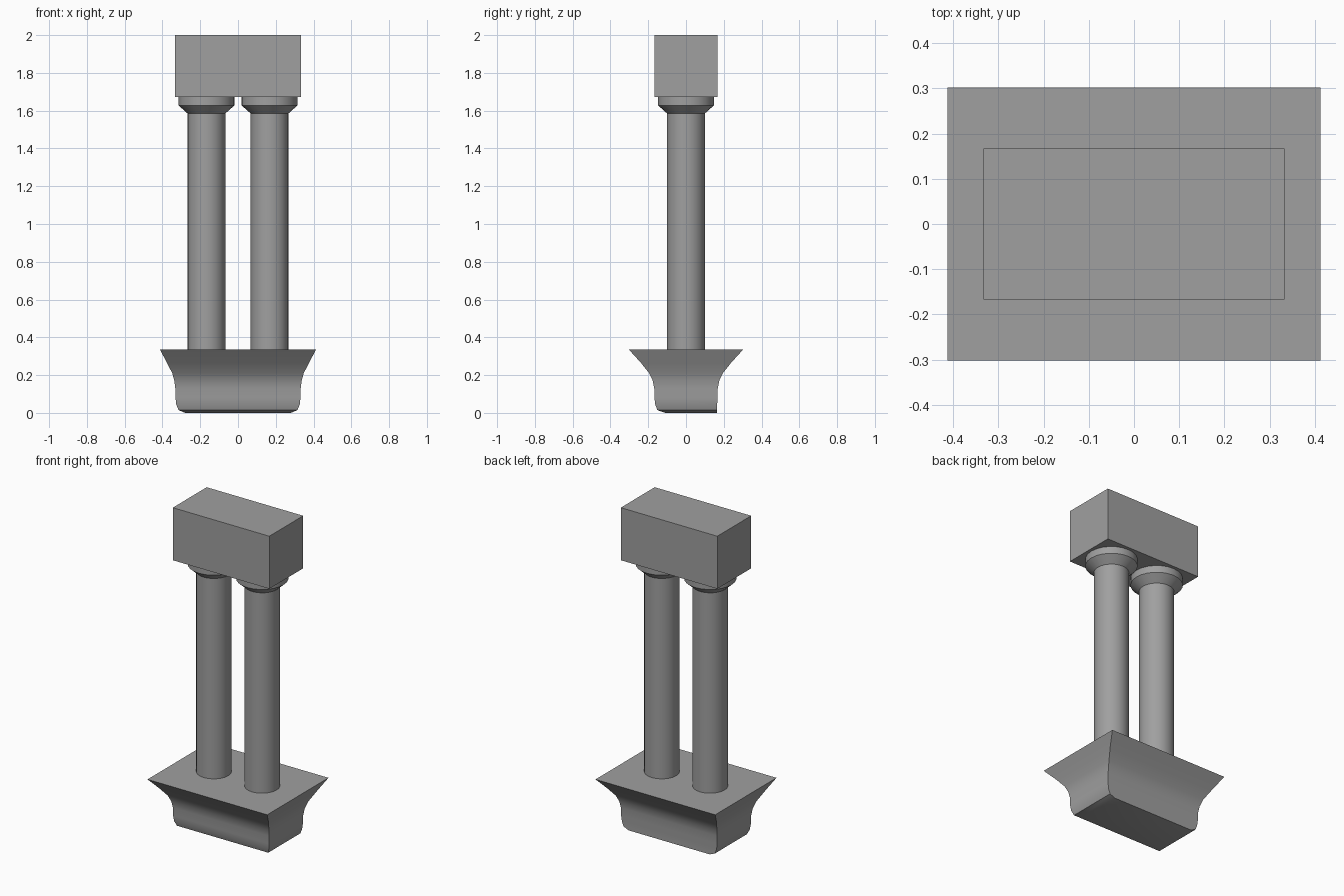
import bpy
import bmesh
from math import cos, sin, tau, radians

cube = bpy.data.objects.get("Cube")
if cube:
    bpy.data.objects.remove(cube, do_unlink=True)

stone = bpy.data.materials.new("grey_stone")
stone.use_nodes = True
GREY = (0.35, 0.35, 0.35, 1)
stone.diffuse_color = GREY
stone.node_tree.nodes["Principled BSDF"].inputs["Base Color"].default_value = GREY


def loft(name, rings):
    """Skin a stack of equal-length rings, listed from the bottom up, and cap both ends."""
    bm = bmesh.new()
    loops = [[bm.verts.new(p) for p in ring] for ring in rings]
    for low, high in zip(loops, loops[1:]):
        n = len(low)
        for i in range(n):
            j = (i + 1) % n
            bm.faces.new((low[i], low[j], high[j], high[i]))
    bm.faces.new(loops[0][::-1])
    bm.faces.new(loops[-1])
    mesh = bpy.data.meshes.new(name)
    bm.to_mesh(mesh)
    bm.free()
    mesh.materials.append(stone)
    obj = bpy.data.objects.new(name, mesh)
    bpy.context.collection.objects.link(obj)
    bpy.ops.object.select_all(action="DESELECT")
    obj.select_set(True)
    bpy.context.view_layer.objects.active = obj
    bpy.ops.object.shade_smooth_by_angle(angle=radians(35))
    return obj


def rect(x, front, back, z):
    return [(-x, -front, z), (x, -front, z), (x, back, z), (-x, back, z)]


def circle(cx, r, z, sides=24):
    return [(cx + r * cos(tau * i / sides), r * sin(tau * i / sides), z)
            for i in range(sides)]


# Flared base: half width, front depth, back depth, height; the back stays straight at the foot
base_profile = [
    (0.28, 0.11, 0.165, 0.0), (0.315, 0.152, 0.165, 0.015), (0.327, 0.163, 0.165, 0.045),
    (0.331, 0.167, 0.167, 0.08), (0.332, 0.168, 0.168, 0.13), (0.337, 0.176, 0.176, 0.17),
    (0.348, 0.195, 0.195, 0.21), (0.375, 0.237, 0.237, 0.263), (0.413, 0.302, 0.302, 0.335),
]
loft("flared_base", [rect(*p) for p in base_profile])

# Twin columns, each with a flared capital
column_profile = [(0.1, 0.33), (0.1, 1.585), (0.148, 1.628), (0.148, 1.675)]
for side, x in (("left", 0.167), ("right", -0.167)):
    loft(side + "_column", [circle(x, r, z) for r, z in column_profile])

# Plain block on top
loft("top_block", [rect(0.333, 0.167, 0.167, z) for z in (1.672, 2.0)])
